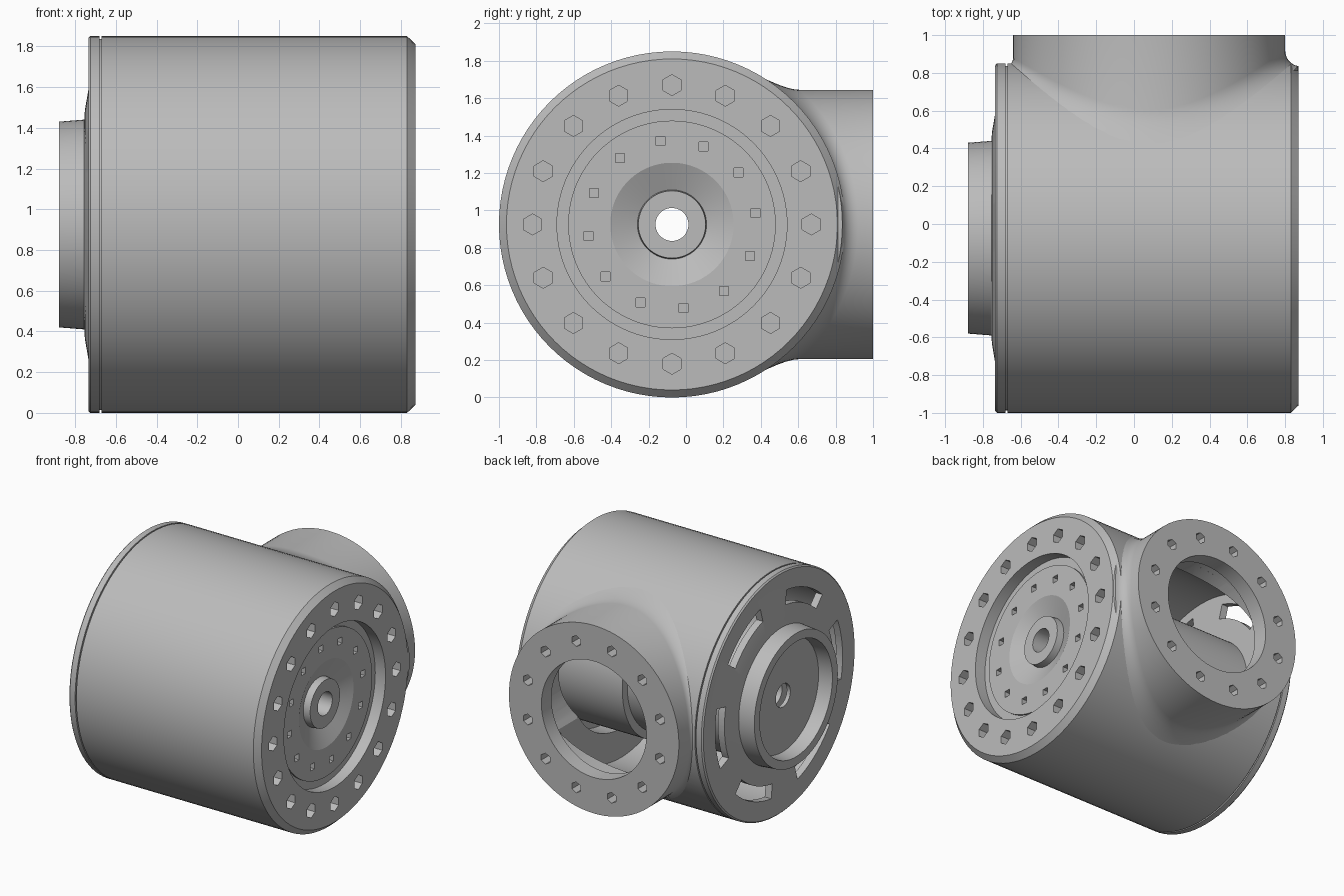
import bpy, bmesh, math
from math import cos, sin, pi, radians

if "Cube" in bpy.data.objects:
    bpy.data.objects.remove(bpy.data.objects["Cube"])

CY, CZ, R = -0.075, 0.925, 0.925      # main axis position and housing radius
BX, BR = 0.08, 0.72                   # side branch centre and radius
SEG = 96

grey = bpy.data.materials.new("machined grey")
grey.diffuse_color = (0.5, 0.5, 0.5, 1)
grey.use_nodes = True
grey.node_tree.nodes["Principled BSDF"].inputs["Base Color"].default_value = grey.diffuse_color


def make_object(name, bm):
    bmesh.ops.recalc_face_normals(bm, faces=bm.faces)
    mesh = bpy.data.meshes.new(name)
    bm.to_mesh(mesh)
    bm.free()
    mesh.materials.append(grey)
    ob = bpy.data.objects.new(name, mesh)
    bpy.context.collection.objects.link(ob)
    return ob


def loft(name, rings):
    """Join closed rings of points, the last ring back to the first."""
    bm = bmesh.new()
    vs = [[bm.verts.new(p) for p in ring] for ring in rings]
    n = len(rings[0])
    for i in range(len(vs)):
        a, b = vs[i], vs[(i + 1) % len(vs)]
        for j in range(n):
            k = (j + 1) % n
            bm.faces.new((a[j], a[k], b[k], b[j]))
    return make_object(name, bm)


def revolve(name, profile):
    """Turn an (x, radius) outline round the main axis."""
    return loft(name, [[(x, CY + r * cos(2 * pi * j / SEG), CZ + r * sin(2 * pi * j / SEG))
                        for j in range(SEG)] for x, r in profile])


def prism(bm, pts, a, b, axis):
    """Extrude a flat outline along x or y between a and b."""
    def place(p, d):
        return (d, CY + p[0], CZ + p[1]) if axis == 'x' else (BX + p[0], d, CZ + p[1])
    lo = [bm.verts.new(place(p, a)) for p in pts]
    hi = [bm.verts.new(place(p, b)) for p in pts]
    bm.faces.new(lo)
    bm.faces.new(hi)
    n = len(pts)
    for i in range(n):
        k = (i + 1) % n
        bm.faces.new((lo[i], lo[k], hi[k], hi[i]))


def polygon(cx, cy, r, n, turn=0.0):
    return [(cx + r * cos(turn + 2 * pi * i / n), cy + r * sin(turn + 2 * pi * i / n))
            for i in range(n)]


def hole_circle(count, start, radius, size, sides, a, b, axis, turn):
    bm = bmesh.new()
    for i in range(count):
        t = radians(start) + 2 * pi * i / count
        prism(bm, polygon(radius * cos(t), radius * sin(t), size, sides, turn), a, b, axis)
    return bm


def cut(ob, bm):
    """Subtract the solids in bm from ob."""
    cutter = make_object("cutter", bm)
    cutter.hide_render = True
    mod = ob.modifiers.new("cut", 'BOOLEAN')
    mod.operation = 'DIFFERENCE'
    mod.solver = 'EXACT'
    mod.object = cutter
    bpy.context.view_layer.update()
    dg = bpy.context.evaluated_depsgraph_get()
    mesh = bpy.data.meshes.new_from_object(ob.evaluated_get(dg))
    ob.modifiers.clear()
    ob.data = mesh
    bpy.data.objects.remove(cutter)


# Main housing: hollow barrel with a chamfered bolt ring on the right end
housing = revolve("housing", [(-0.68, 0.912), (-0.67, 0.912), (-0.67, R), (0.83, R), (0.872, 0.885),
                              (0.872, 0.615), (0.60, 0.615), (0.60, 0.84), (-0.68, 0.84)])
cut(housing, hole_circle(16, 0, 0.745, 0.056, 6, 0.74, 0.95, 'x', pi / 2))
window = bmesh.new()
prism(window, polygon(0, 0, 0.62, 64), 0.45, 1.2, 'y')
cut(housing, window)

# Left end cap with raised hub and six curved slots
cap = revolve("end_cap", [(-0.68, R), (-0.725, R), (-0.735, 0.915), (-0.735, 0.66), (-0.752, 0.56),
                          (-0.755, 0.515), (-0.88, 0.505), (-0.88, 0.44), (-0.77, 0.43), (-0.68, 0.43)])
slots = bmesh.new()
for i in range(6):
    arc = [radians(60 * i - 4 + d) for d in range(-19, 20, 4)]
    outline = [(0.77 * cos(t), 0.77 * sin(t)) for t in arc]
    outline += [(0.66 * cos(t), 0.66 * sin(t)) for t in reversed(arc)]
    prism(slots, outline, -0.80, -0.60, 'x')
cut(cap, slots)

# Plate closing the hub, with the shaft bore through it
hub_plate = revolve("hub_plate", [(-0.77, 0.435), (-0.77, 0.088), (-0.74, 0.088), (-0.74, 0.435)])

# Inner drum with the recessed face, dished centre, boss and shaft bore
drum = revolve("inner_drum", [(0.80, 0.555), (0.785, 0.555), (0.785, 0.618), (0.74, 0.618), (0.74, 0.56),
                              (0.20, 0.56), (0.20, 0.50), (-0.70, 0.50), (-0.70, 0.088), (0.79, 0.088),
                              (0.79, 0.18), (0.735, 0.185), (0.80, 0.33)])
cut(drum, hole_circle(12, 8, 0.45, 0.034, 4, 0.73, 0.9, 'x', pi / 4))


# Side branch: filleted onto the barrel, with a thick bolted face
def barrel_y(z):
    return CY + math.sqrt(R * R - z * z)


def branch_ring(radius, spread=0.0, y=None, lift=0.0, sink=0.0):
    ring = []
    for j in range(SEG):
        t = 2 * pi * j / SEG
        fillet = 0.1 - (0.03 if cos(t) > 0 else 0.07) * cos(t) ** 2
        r = radius + spread * fillet
        z = r * sin(t)
        ring.append((BX + r * cos(t), barrel_y(z) + lift * fillet - sink if y is None else y, CZ + z))
    return ring


rings = [branch_ring(BR, 1, sink=0.05)]
for i in range(7):
    f = pi / 2 * (1 - i / 6)
    rings.append(branch_ring(BR, 1 - cos(f), lift=1 - sin(f), sink=0.014 * (1 - i / 6)))
rings += [branch_ring(BR, y=1.0), branch_ring(0.445, y=1.0), branch_ring(0.445, y=0.88),
          branch_ring(0.62, y=0.88), branch_ring(0.62, sink=0.06)]
branch = loft("side_branch", rings)
cut(branch, hole_circle(12, 15, 0.58, 0.042, 6, 0.91, 1.1, 'y', pi / 2))

# Smooth curved walls, keep machined edges sharp
for ob in (housing, cap, hub_plate, drum, branch):
    bpy.ops.object.select_all(action='DESELECT')
    ob.select_set(True)
    bpy.context.view_layer.objects.active = ob
    bpy.ops.object.shade_smooth_by_angle(angle=radians(20))
